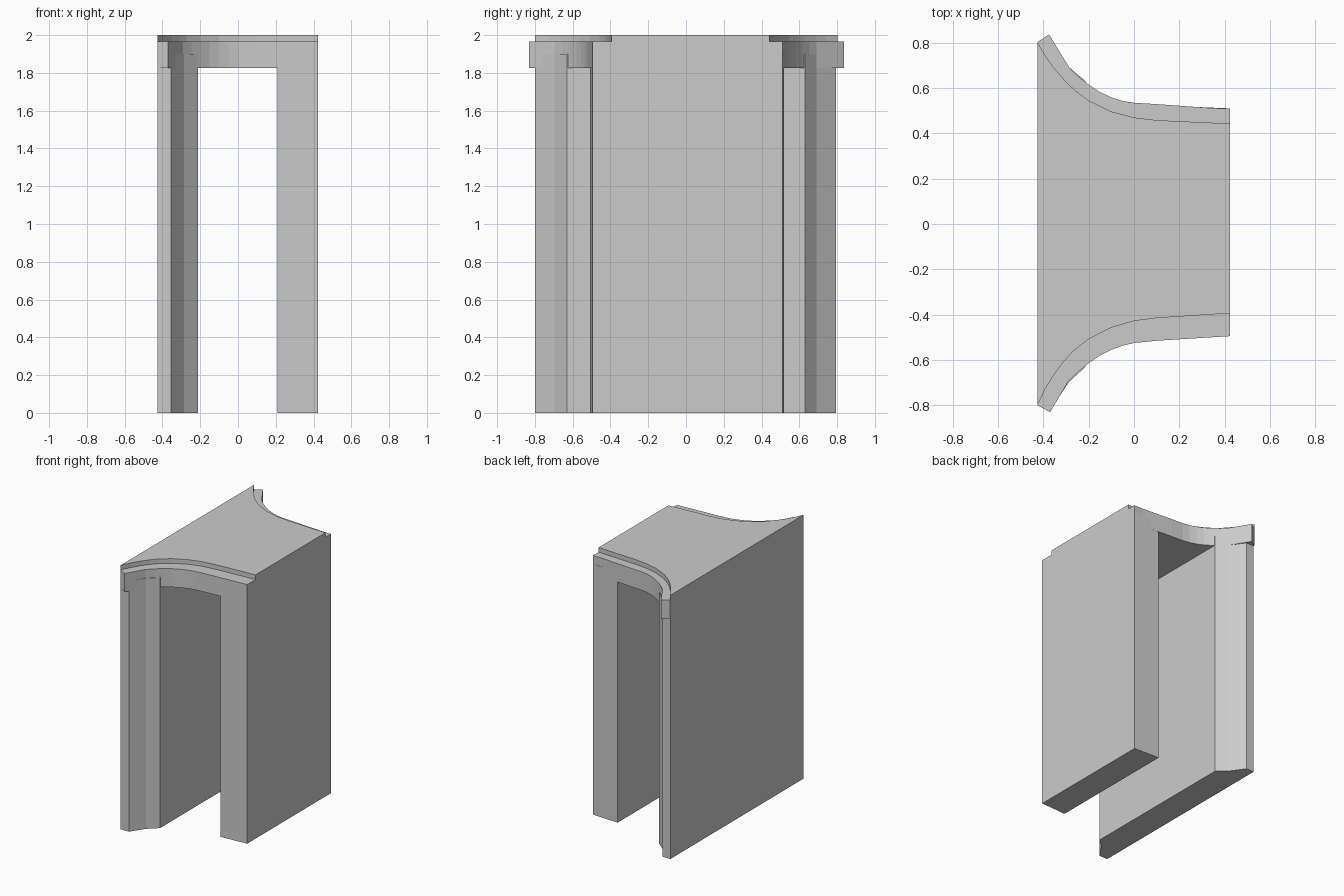
import bpy, bmesh

if "Cube" in bpy.data.objects:
    bpy.data.objects.remove(bpy.data.objects["Cube"])

L, R = -0.426, 0.423      # outer side planes
PL, PR = -0.213, 0.21     # passage sides

# concave end curves, running from the left side to the right side
lintel_front = [(L, -.80), (-.37, -.83), (-.29, -.695), (-.245, -.65), (-.2, -.614),
                (-.15, -.58), (-.1, -.555), (-.05, -.537), (0, -.525), (.1, -.515), (R, -.495)]
lintel_back = [(L, .803), (-.375, .836), (-.285, .69), (-.245, .65), (-.2, .615),
               (-.15, .582), (-.1, .559), (-.05, .543), (0, .535), (.1, .529), (.35, .511), (R, .51)]
slab_front = [(L, -.80), (-.39, -.725), (-.35, -.66), (-.31, -.607), (-.27, -.563), (-.2, -.508),
              (-.1, -.457), (0, -.428), (.1, -.415), (R, -.394)]
slab_back = [(L, .803), (-.39, .74), (-.35, .685), (-.3, .627), (-.26, .59), (-.2, .545),
             (-.1, .496), (0, .47), (.1, .458), (R, .443)]


def prism(name, front, back, z0, z1):
    """Upright prism between a front curve and a back curve."""
    bm = bmesh.new()
    verts = [bm.verts.new((x, y, z0)) for x, y in front + back[::-1]]
    face = bm.faces.new(verts)
    out = bmesh.ops.extrude_face_region(bm, geom=[face])
    for v in out["geom"]:
        if isinstance(v, bmesh.types.BMVert):
            v.co.z = z1
    bmesh.ops.recalc_face_normals(bm, faces=bm.faces)
    me = bpy.data.meshes.new(name)
    bm.to_mesh(me)
    bm.free()
    ob = bpy.data.objects.new(name, me)
    bpy.context.collection.objects.link(ob)
    return ob


# lintel over the passage, the main body
body = prism("archway_block", lintel_front, lintel_back, 1.825, 1.965)

parts = [
    # raised top slab with inset ends
    prism("top_slab", slab_front, slab_back, 1.9, 2.0),
    # left wall with flared ends, right wall with straight ends
    prism("left_wall", [(L, -.80), (-.355, -.80), (-.285, -.695), (PL, -.63)],
          [(L, .795), (-.36, .795), (-.285, .69), (PL, .63)], 0, 1.9),
    prism("right_wall", [(PR, -.507), (R, -.495)], [(PR, .519), (R, .51)], 0, 1.9),
]

# fuse everything into one clean shell
bpy.context.view_layer.objects.active = body
for p in parts:
    m = body.modifiers.new(p.name, "BOOLEAN")
    m.operation, m.solver, m.object = "UNION", "EXACT", p
    bpy.ops.object.modifier_apply(modifier=m.name)
    bpy.data.objects.remove(p)
